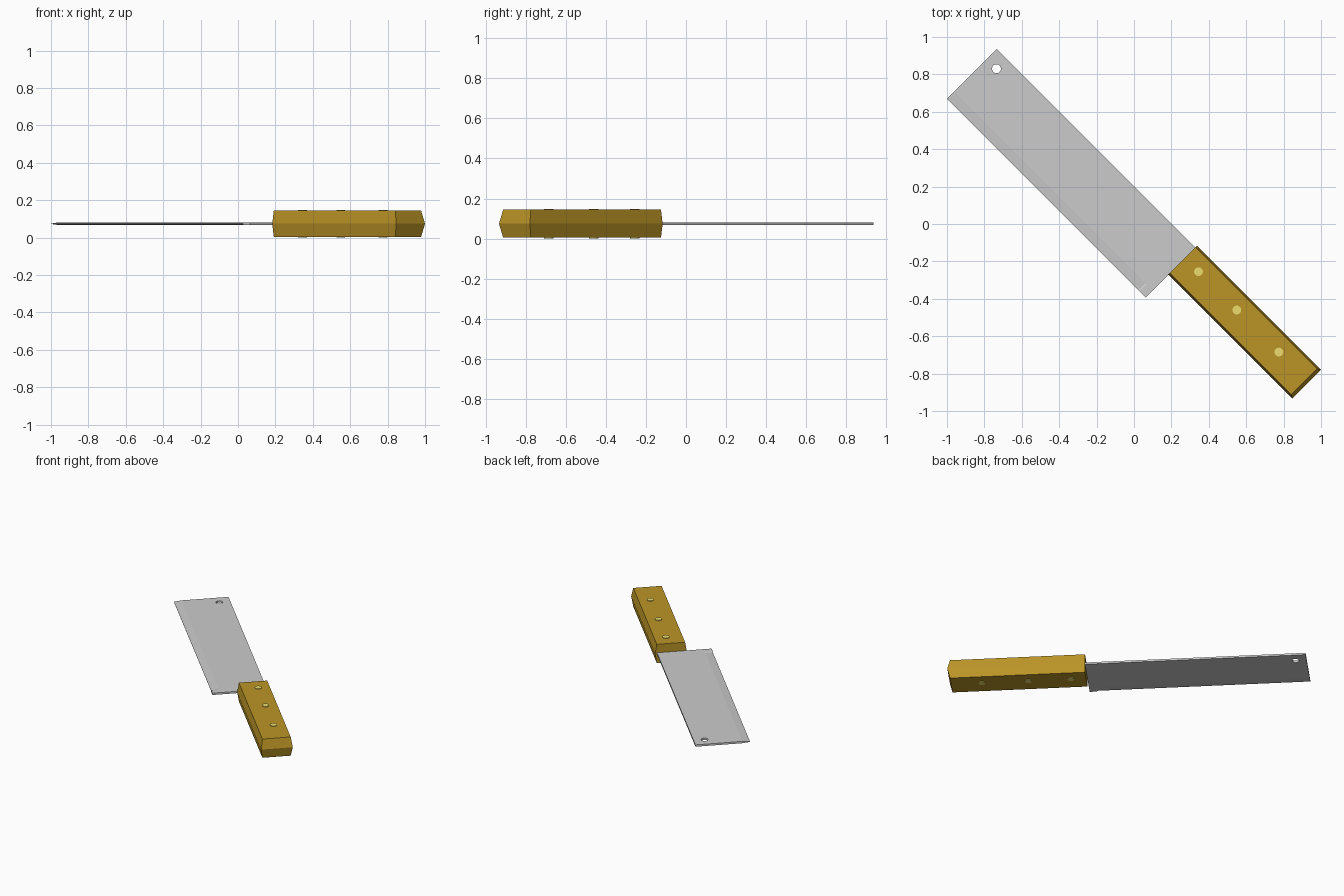
import bpy, bmesh, math
from mathutils import Matrix

if "Cube" in bpy.data.objects:
    bpy.data.objects.remove(bpy.data.objects["Cube"])

# knife axis runs along local x, turned -45 degrees in plan
TURN = Matrix.Rotation(-math.pi / 4, 4, 'Z')
MID = 0.0745


def material(name, col):
    m = bpy.data.materials.new(name)
    m.diffuse_color = (*col, 1)
    m.use_nodes = True
    m.node_tree.nodes["Principled BSDF"].inputs["Base Color"].default_value = m.diffuse_color
    return m


def make(name, bm, mat=None):
    bmesh.ops.recalc_face_normals(bm, faces=bm.faces)
    me = bpy.data.meshes.new(name)
    bm.to_mesh(me)
    bm.free()
    me.transform(TURN)
    if mat:
        me.materials.append(mat)
    ob = bpy.data.objects.new(name, me)
    bpy.context.collection.objects.link(ob)
    return ob


def loft(name, rings, mat=None):
    bm = bmesh.new()
    vs = [[bm.verts.new(p) for p in r] for r in rings]
    n = len(vs[0])
    for a, b in zip(vs, vs[1:]):
        for i in range(n):
            j = (i + 1) % n
            bm.faces.new((a[i], a[j], b[j], b[i]))
    bm.faces.new(vs[0])
    bm.faces.new(vs[-1])
    return make(name, bm, mat)


def cylinder(name, u, v, r, h, mat=None):
    bm = bmesh.new()
    bmesh.ops.create_cone(bm, cap_ends=True, segments=24, radius1=r, radius2=r,
                          depth=h, matrix=Matrix.Translation((u, v, MID)))
    return make(name, bm, mat)


wood = material("wood", (0.50, 0.30, 0.02))
brass = material("brass", (0.85, 0.72, 0.15))

# blade: ground edge that returns to full thickness at the heel
T = 0.007
rings = []
for u, edge in ((-1.181, 0.001), (0.268, 0.001), (0.275, T), (0.322, T)):
    rings.append([(u, -0.233, MID - edge), (u, -0.18, MID - T), (u, 0.143, MID - T),
                  (u, 0.143, MID + T), (u, -0.18, MID + T), (u, -0.233, MID + edge)])
blade = loft("blade", rings)

# hanging hole
cutter = cylinder("hole_cutter", -1.107, 0.067, 0.024, 0.1)
mod = blade.modifiers.new("hole", 'BOOLEAN')
mod.operation = 'DIFFERENCE'
mod.solver = 'EXACT'
mod.object = cutter
bpy.context.view_layer.objects.active = blade
bpy.ops.object.modifier_apply(modifier="hole")
bpy.data.objects.remove(cutter)

# handle: widest at mid height, faces sloping in to top and bottom
rings = []
for z, k in ((-0.07, 1), (0, 0), (0.07, 1)):
    a, b, c, d = 0.321, 1.258 - 0.018 * k, -0.062 + 0.0115 * k, 0.156 - 0.0115 * k
    rings.append([(a, c, MID + z), (b, c, MID + z), (b, d, MID + z), (a, d, MID + z)])
loft("handle", rings, wood)

# rivets through the handle
for i, u in enumerate((0.424, 0.714, 1.032)):
    cylinder(f"rivet_{i + 1}", u, 0.0636, 0.0235, 2 * MID, brass)
